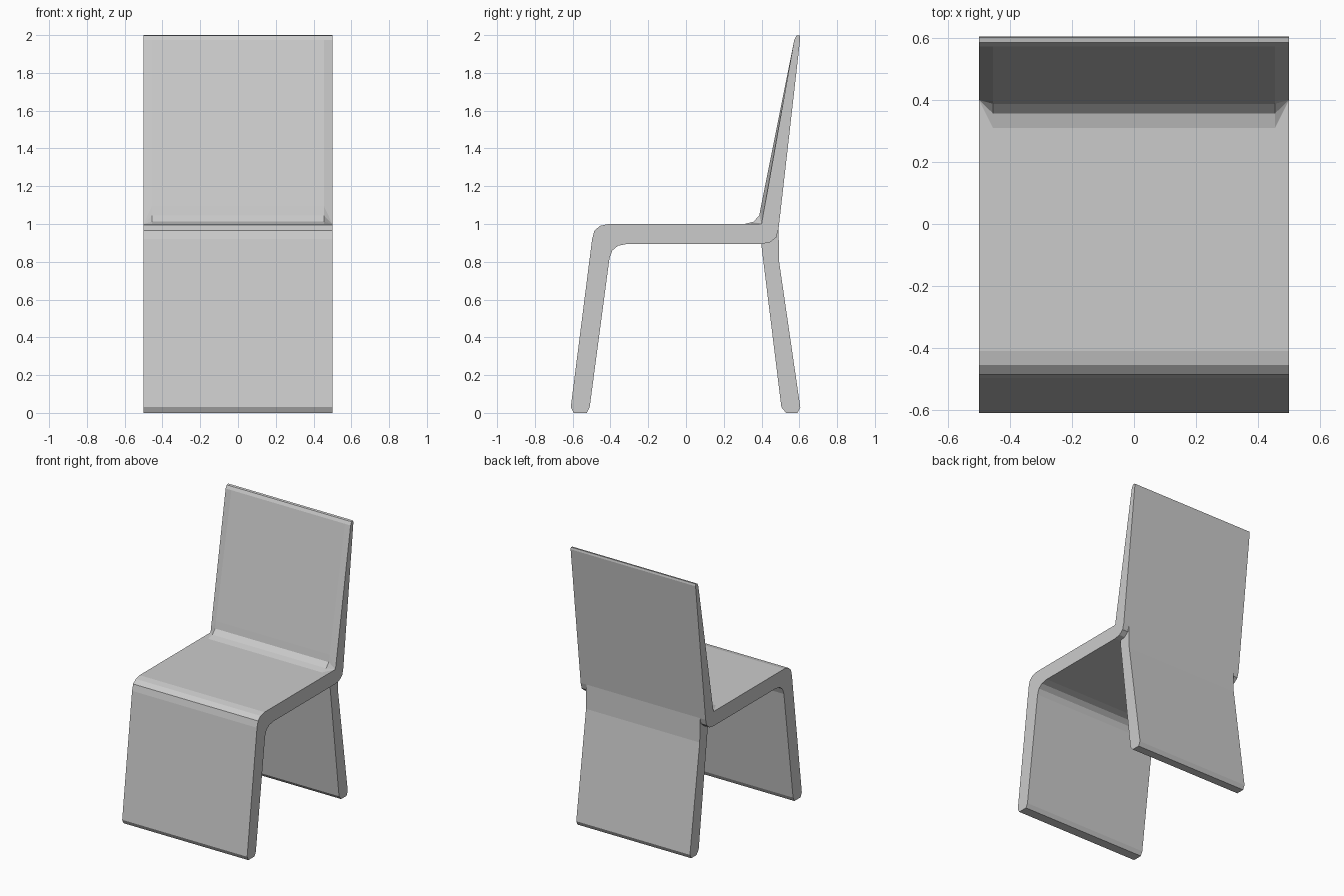
import bpy
import bmesh

cube = bpy.data.objects.get("Cube")
if cube:
    bpy.data.objects.remove(cube, do_unlink=True)

# Single grey finish
grey = bpy.data.materials.new("light grey")
grey.use_nodes = True
colour = (0.6, 0.6, 0.6, 1)
grey.diffuse_color = colour
grey.node_tree.nodes["Principled BSDF"].inputs["Base Color"].default_value = colour


def loft(name, sections):
    """Skin matching (y, z) outlines placed at successive x positions."""
    bm = bmesh.new()
    rings = [[bm.verts.new((x, y, z)) for y, z in outline] for x, outline in sections]
    bm.faces.new(rings[0])
    bm.faces.new(rings[-1])
    for a, b in zip(rings, rings[1:]):
        n = len(a)
        for i in range(n):
            j = (i + 1) % n
            bm.faces.new((a[i], a[j], b[j], b[i]))
    # Merge the edge crease where the inner fillet tapers to a point
    bmesh.ops.remove_doubles(bm, verts=bm.verts, dist=0.0005)
    bmesh.ops.recalc_face_normals(bm, faces=bm.faces)
    mesh = bpy.data.meshes.new(name)
    bm.to_mesh(mesh)
    bm.free()
    mesh.materials.append(grey)
    obj = bpy.data.objects.new(name, mesh)
    bpy.context.collection.objects.link(obj)
    return obj


HALF, INNER = 0.5, 0.455

# Folded slab outline: front leg, seat underside, rear bend, backrest, seat top
lower = [(-0.61, 0.03), (-0.595, 0), (-0.525, 0), (-0.51, 0.03),
         (-0.405, 0.82), (-0.39, 0.86), (-0.36, 0.885), (-0.31, 0.895),
         (0.40, 0.895), (0.445, 0.903), (0.478, 0.93), (0.49, 0.975),
         (0.605, 1.985), (0.602, 2), (0.585, 1.997), (0.573, 1.975)]
upper = [(-0.41, 1), (-0.455, 0.99), (-0.485, 0.965), (-0.497, 0.92)]
fillet = [(0.397, 1.095), (0.388, 1.045), (0.357, 1.012), (0.31, 1)]
crease = [(0.40, 1)] * len(fillet)

edge, middle = lower + crease + upper, lower + fillet + upper
loft("seat_and_back", [(-HALF, edge), (-INNER, middle), (INNER, middle), (HALF, edge)])

# Rear leg, slightly narrower, running up into the rear bend
leg = [(0.505, 0.03), (0.53, 0), (0.59, 0), (0.605, 0.03),
       (0.493, 0.80), (0.49, 0.975), (0.45, 0.97), (0.40, 0.91), (0.40, 0.88)]
loft("rear_leg", [(-INNER, leg), (INNER, leg)])
